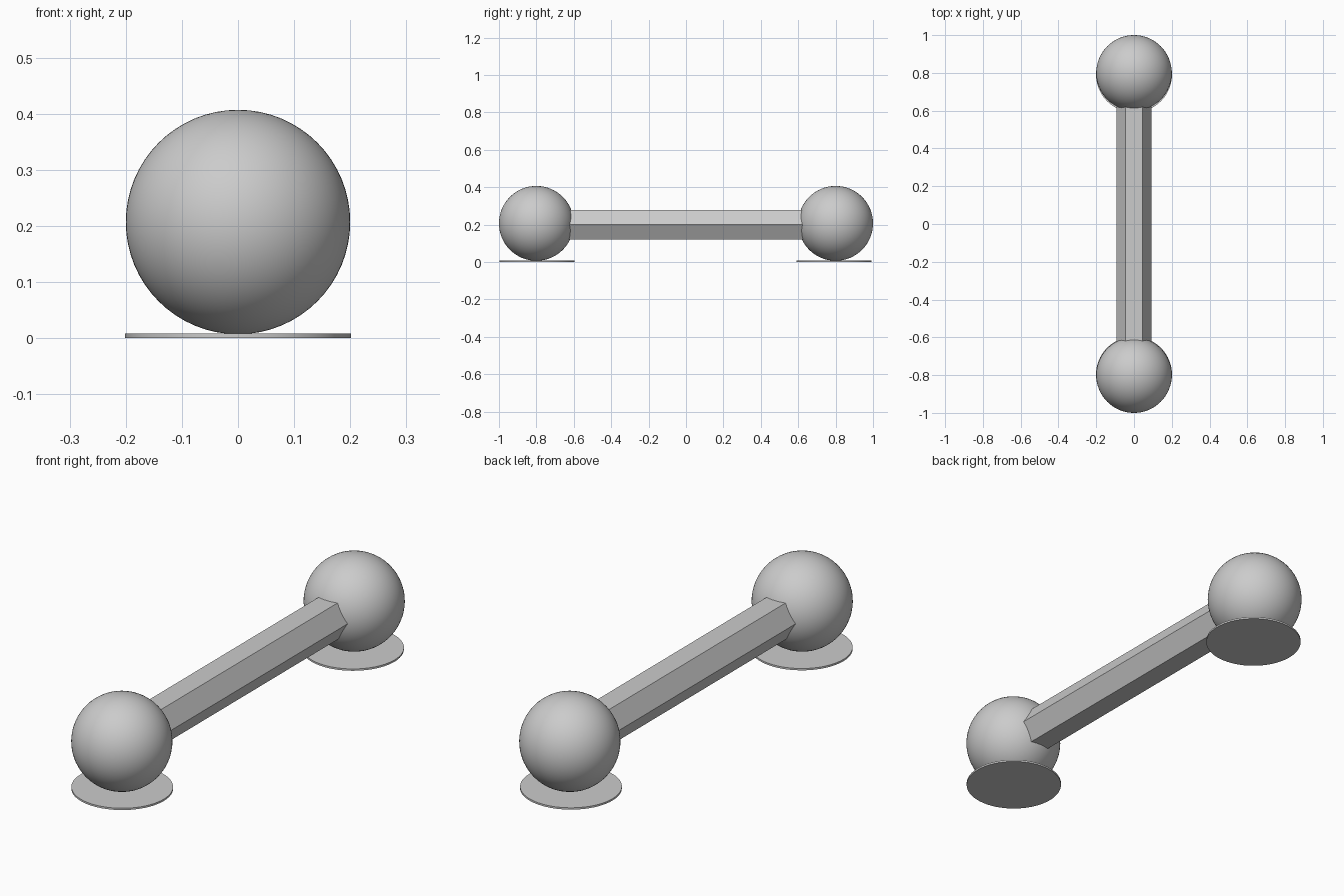
import bpy
from math import pi, radians

cube = bpy.data.objects.get("Cube")
if cube:
    bpy.data.objects.remove(cube, do_unlink=True)

# One plain grey for every part
grey = bpy.data.materials.new("plain_grey")
grey.use_nodes = True
colour = (0.6, 0.6, 0.6, 1)
grey.diffuse_color = colour
grey.node_tree.nodes["Principled BSDF"].inputs["Base Color"].default_value = colour


def finish(name, smooth=True):
    part = bpy.context.object
    part.name = name
    part.data.materials.append(grey)
    if smooth:
        bpy.ops.object.shade_smooth_by_angle(angle=radians(30))


# Hexagonal bar, flat side up
bpy.ops.mesh.primitive_cylinder_add(vertices=6, radius=0.092, depth=1.6,
                                    location=(0, 0, 0.2), rotation=(pi / 2, 0, pi / 2))
bar = bpy.context.object
bar.rotation_euler = (pi / 2, pi / 6, 0)
finish("bar", smooth=False)

# Ball and thin round base at each end
for end, y, base_y in (("front", -0.8, -0.797), ("back", 0.8, 0.792)):
    bpy.ops.mesh.primitive_uv_sphere_add(segments=64, ring_count=32, radius=0.2,
                                         location=(0, y, 0.207))
    finish(end + "_ball")
    bpy.ops.mesh.primitive_cylinder_add(vertices=64, radius=0.201, depth=0.008,
                                        location=(0, base_y, 0.004))
    finish(end + "_base")
